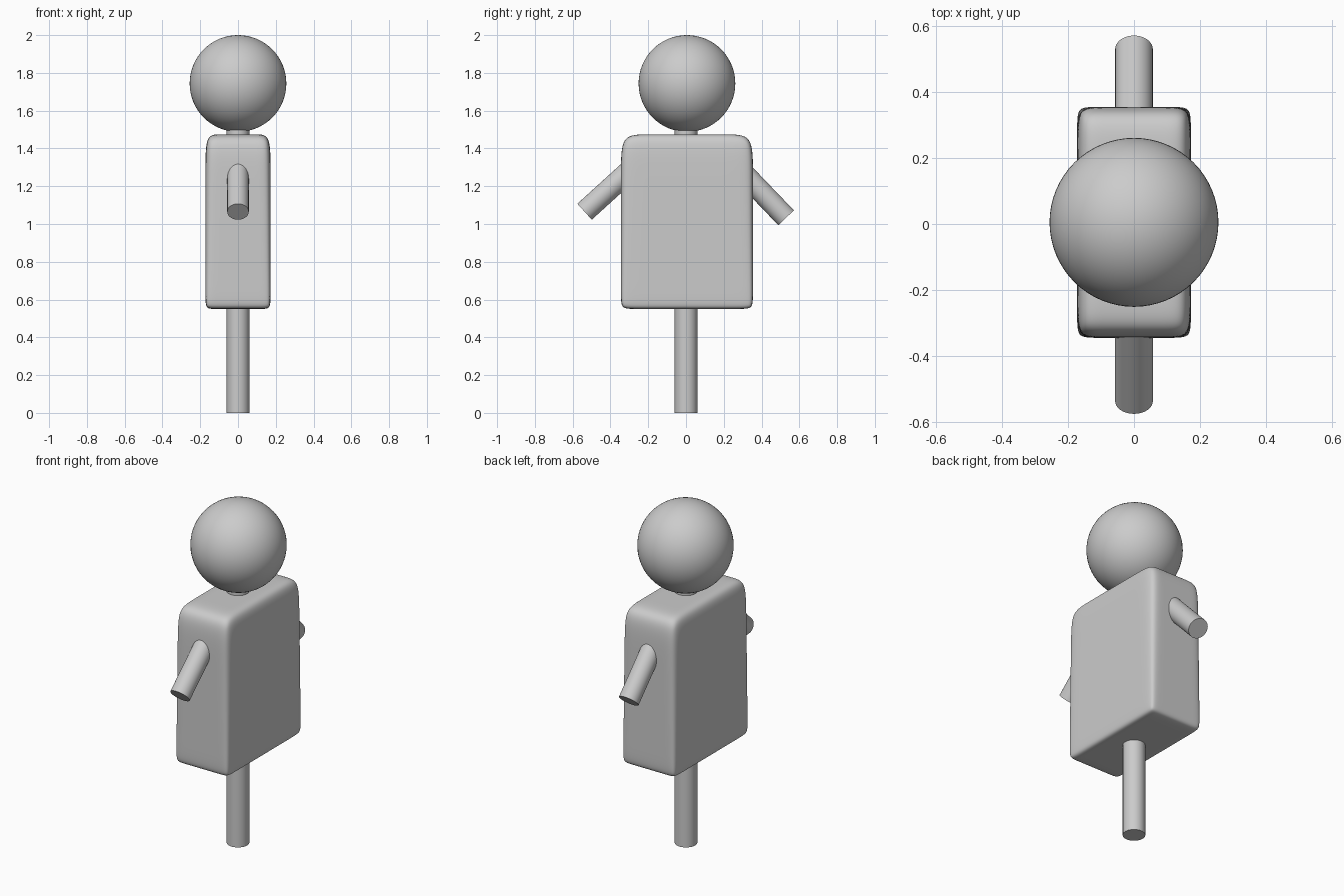
import bpy, bmesh
from mathutils import Vector

if "Cube" in bpy.data.objects:
    bpy.data.objects.remove(bpy.data.objects["Cube"])


def smooth(obj, name):
    obj.name = name
    bpy.ops.object.shade_smooth_by_angle(angle=0.7)
    return obj


def rod(name, start, end, radius):
    a, b = Vector(start), Vector(end)
    bpy.ops.mesh.primitive_cylinder_add(vertices=48, radius=radius, depth=(b - a).length,
                                        location=(a + b) / 2)
    obj = bpy.context.object
    obj.rotation_euler = (b - a).to_track_quat('Z', 'Y').to_euler()
    return smooth(obj, name)


# Torso: box with support loops, tighter at the bottom than at the top, subdivided
bm = bmesh.new()
bmesh.ops.create_cube(bm, size=2)
bmesh.ops.subdivide_edges(bm, edges=bm.edges[:], cuts=2, use_grid_fill=True)
levels = {-3: (0.55, 0.13, 0.29), -1: (0.63, 0.12, 0.29),
          1: (1.28, 0.10, 0.25), 3: (1.475, 0.10, 0.22)}   # z, x loop, y loop
for v in bm.verts:
    i, j, k = (round(c * 3) for c in v.co)
    z, xl, yl = levels[k]
    x = 0.173 if abs(i) == 3 else xl
    y = 0.35 if abs(j) == 3 else yl
    v.co = (x if i > 0 else -x, (y if j > 0 else -y) + 0.005, z)
mesh = bpy.data.meshes.new("torso")
bm.to_mesh(mesh)
bm.free()
torso = bpy.data.objects.new("torso", mesh)
bpy.context.collection.objects.link(torso)
mesh.shade_smooth()
mod = torso.modifiers.new("subdivision", 'SUBSURF')
mod.levels = mod.render_levels = 4

# Head
bpy.ops.mesh.primitive_uv_sphere_add(segments=64, ring_count=32, radius=0.256,
                                     location=(0, 0.005, 1.744))
smooth(bpy.context.object, "head")

# Supporting post and neck
rod("post", (0, 0, 0), (0, 0, 0.60), 0.06)
rod("neck", (0, 0, 1.42), (0, 0, 1.53), 0.06)

# Arms, slightly different angles on each side
rod("arm_back", (0, 0.24, 1.335), (0, 0.53, 1.033), 0.057)
rod("arm_front", (0, -0.24, 1.335), (0, -0.537, 1.065), 0.057)
